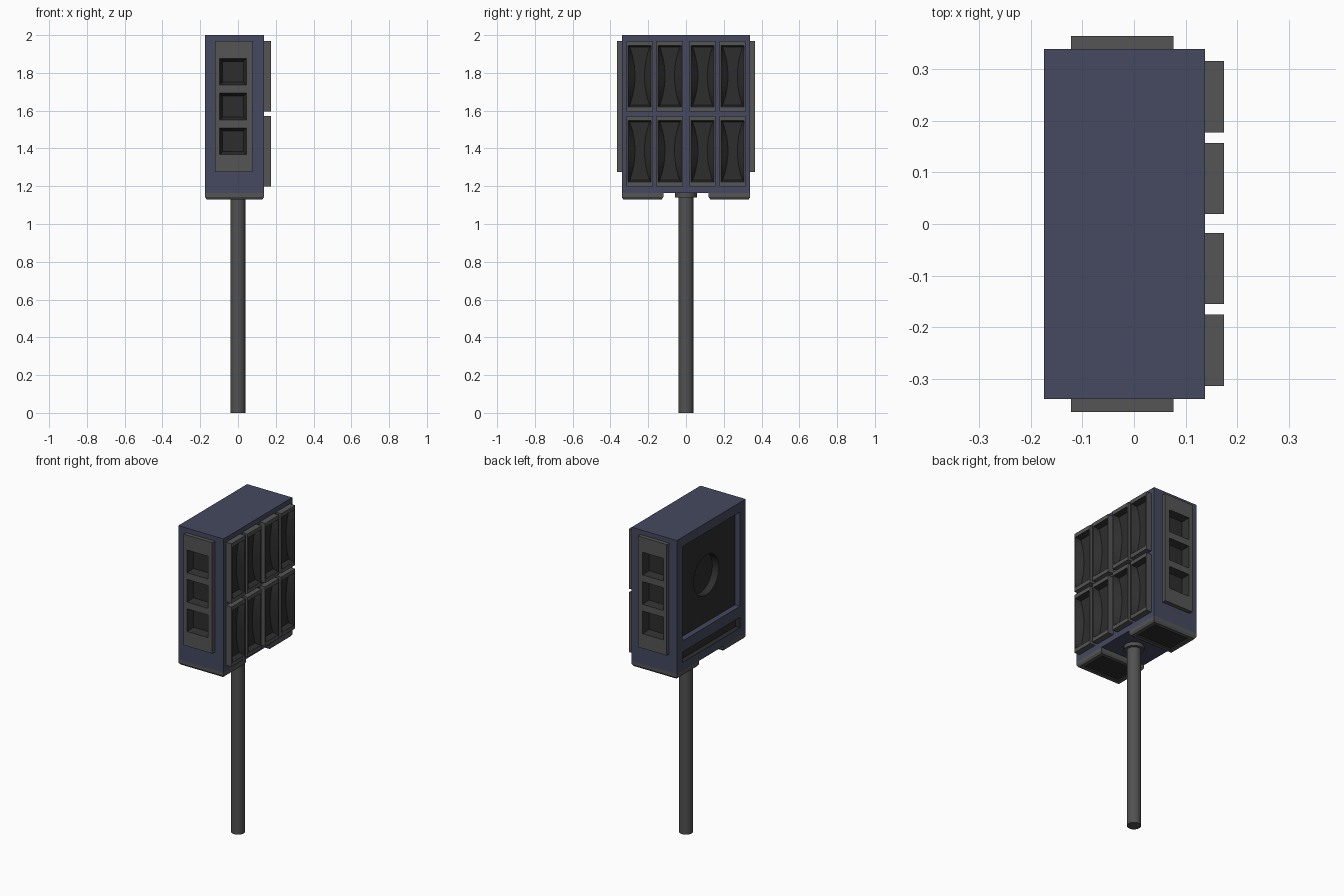
import bpy, bmesh, math
from mathutils import Vector

if "Cube" in bpy.data.objects:
    bpy.data.objects.remove(bpy.data.objects["Cube"])


def material(name, rgb):
    m = bpy.data.materials.new(name)
    m.diffuse_color = (*rgb, 1)
    m.use_nodes = True
    m.node_tree.nodes["Principled BSDF"].inputs["Base Color"].default_value = m.diffuse_color
    return m


BLUE = material("slate_blue", (0.058, 0.067, 0.115))
GREY = material("mid_grey", (0.092, 0.09, 0.091))
DARK = material("near_black", (0.027, 0.027, 0.027))
POLE = material("pole_grey", (0.083, 0.082, 0.085))


def finish(bm, name, mat):
    bmesh.ops.recalc_face_normals(bm, faces=bm.faces)
    me = bpy.data.meshes.new(name)
    bm.to_mesh(me)
    bm.free()
    me.materials.append(mat)
    ob = bpy.data.objects.new(name, me)
    bpy.context.collection.objects.link(ob)
    return ob


def box(name, lo, hi, mat):
    bm = bmesh.new()
    bmesh.ops.create_cube(bm, size=1)
    for v in bm.verts:
        v.co = Vector([(a + b) / 2 + c * (b - a) for a, b, c in zip(lo, hi, v.co)])
    return finish(bm, name, mat)


def ring(hw, hv, w, waist=None, n=2):
    """Outline: up the right side, down the left; waist narrows the middle."""
    waist = hw if waist is None else waist
    side = []
    for i in range(n):
        t = 2 * i / (n - 1) - 1
        side.append((waist + (hw - waist) * abs(t) ** 2, t * hv))
    return [(u, v, w) for u, v in side] + [(-u, v, w) for u, v in reversed(side)]


def loft(name, rings, place, mat):
    """Solid through several rings, placed in the world by a function."""
    bm = bmesh.new()
    loops = [[bm.verts.new(place(*p)) for p in r] for r in rings]
    k = len(rings[0])
    for a, b in zip(loops, loops[1:]):
        for i in range(k):
            j = (i + 1) % k
            bm.faces.new((a[i], a[j], b[j], b[i]))
    for lp in (loops[0], loops[-1]):
        for i in range(k // 2 - 1):
            bm.faces.new((lp[i], lp[i + 1], lp[k - 2 - i], lp[k - 1 - i]))
    return finish(bm, name, mat)


def cut(ob, cutter, keep=False):
    cutter.hide_render = True
    mod = ob.modifiers.new("cut", 'BOOLEAN')
    mod.operation = 'DIFFERENCE'
    mod.solver = 'EXACT'
    mod.material_mode = 'TRANSFER'
    mod.object = cutter
    bpy.context.view_layer.objects.active = ob
    bpy.ops.object.modifier_apply(modifier=mod.name)
    if not keep:
        bpy.data.objects.remove(cutter)


def cylinder(name, r, depth, centre, mat, axis='Z', n=32):
    bm = bmesh.new()
    bmesh.ops.create_cone(bm, cap_ends=True, segments=n, radius1=r, radius2=r, depth=depth)
    for v in bm.verts:
        if axis == 'X':
            v.co = Vector((v.co.z, v.co.x, v.co.y))
        v.co += Vector(centre)
    return finish(bm, name, mat)


def smooth(ob):
    bpy.ops.object.select_all(action='DESELECT')
    ob.select_set(True)
    bpy.context.view_layer.objects.active = ob
    bpy.ops.object.shade_smooth_by_angle(angle=math.radians(40))


# Cabinet with a back recess and a slot below it
cabinet = box("cabinet", (-0.175, -0.34, 1.163), (0.138, 0.34, 2.0), BLUE)
cut(cabinet, box("recess_cutter", (-0.3, -0.285, 1.35), (-0.08, 0.285, 1.94), BLUE))
cut(cabinet, box("slot_cutter", (-0.3, -0.285, 1.215), (-0.145, 0.285, 1.28), DARK))

# Dark back panel with a round opening
panel = box("back_panel", (-0.14, -0.285, 1.35), (-0.08, 0.285, 1.94), DARK)
cut(panel, cylinder("hole_cutter", 0.125, 0.1, (-0.145, 0, 1.645), DARK, 'X', 40))
smooth(panel)

# Side plates with three tapered pockets each
for s, label in ((-1, "front"), (1, "rear")):
    plate = box(label + "_side_plate", (-0.122, min(s * 0.34, s * 0.365), 1.275),
                (0.077, max(s * 0.34, s * 0.365), 1.97), GREY)
    for z in (1.806, 1.622, 1.438):
        pocket = loft("pocket_cutter",
                      [ring(0.072, 0.071, 0.40), ring(0.072, 0.071, 0.365), ring(0.055, 0.055, 0.325)],
                      lambda u, v, w: (-0.026 + u, s * w, z + v), DARK)
        cut(plate, pocket, keep=True)
        cut(cabinet, pocket)

# Eight horn modules on the right face, each with an hourglass throat
for col, y in enumerate((-0.245, -0.086, 0.088, 0.247)):
    for row, z in enumerate((1.386, 1.783)):
        horn = box(f"horn_module_{row}_{col}", (0.138, y - 0.069, z - 0.187),
                   (0.175, y + 0.069, z + 0.187), GREY)
        throat = loft("throat_cutter",
                      [ring(0.061, 0.163, 0.2, n=13), ring(0.061, 0.163, 0.175, n=13),
                       ring(0.052, 0.153, 0.142, 0.025, 13)],
                      lambda u, v, w: (w, y + u, z + v), DARK)
        cut(horn, throat)

# Bevelled base blocks with a dark underside recess
for s, label in ((-1, "front"), (1, "rear")):
    def under(u, v, w):
        return (-0.0185 + u, s * 0.23 + v, w)
    base = loft(label + "_base_block",
                [ring(0.1565, 0.11, 1.165), ring(0.1565, 0.11, 1.143), ring(0.148, 0.102, 1.13)],
                under, GREY)
    cut(base, loft("underside_cutter", [ring(0.125, 0.08, 1.1), ring(0.125, 0.08, 1.14)], under, DARK))

# Pole and collar
smooth(cylinder("pole", 0.04, 1.163, (0, 0, 0.5815), POLE))
smooth(cylinder("pole_collar", 0.058, 0.024, (0, 0, 1.152), POLE))
